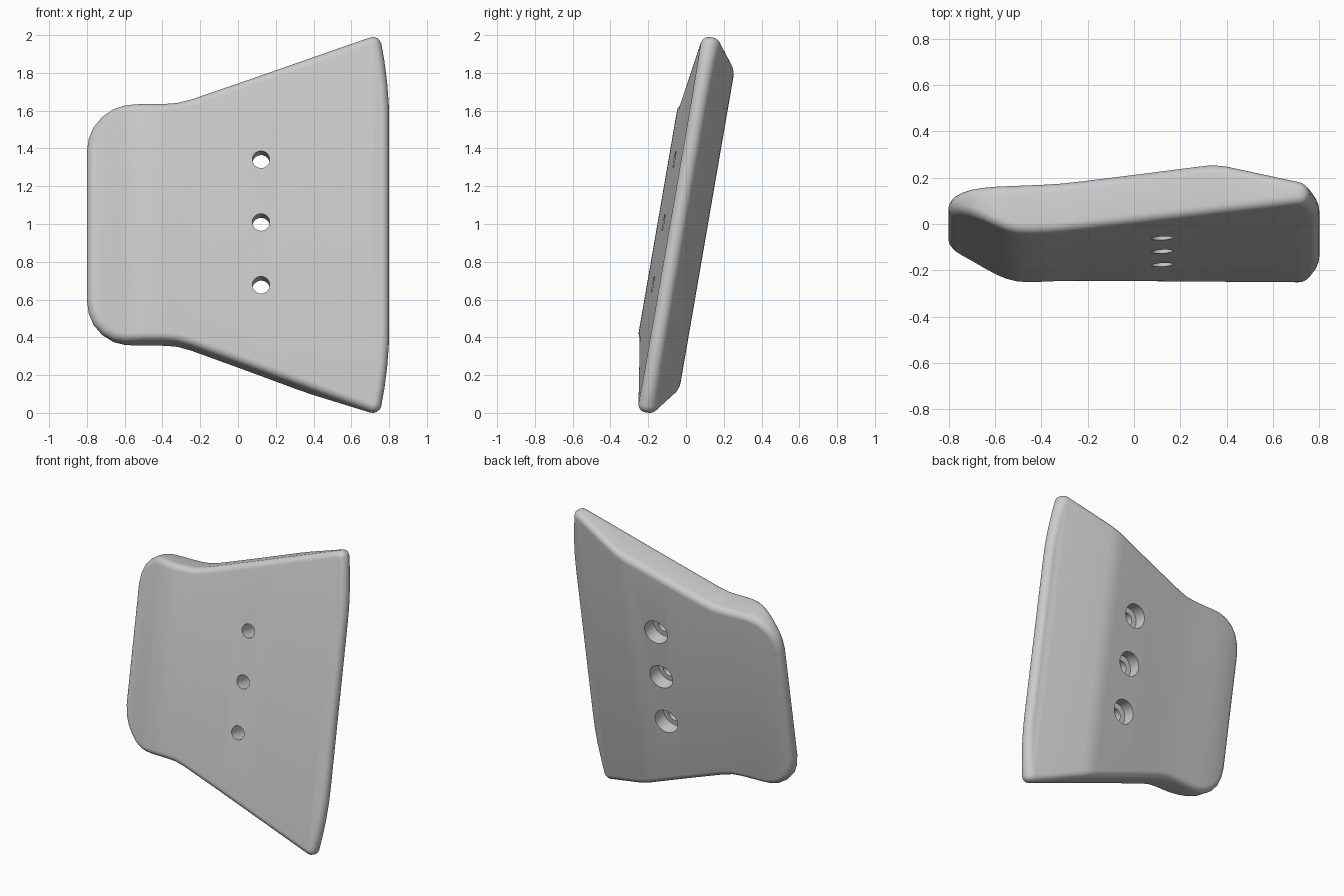
import bpy, bmesh, math
from mathutils import Matrix, Vector

if "Cube" in bpy.data.objects:
    bpy.data.objects.remove(bpy.data.objects["Cube"], do_unlink=True)

TILT = math.radians(9.8)

# Material
grey = bpy.data.materials.new("plain grey")
grey.use_nodes = True
colour = (0.6, 0.6, 0.6, 1)
grey.diffuse_color = colour
grey.node_tree.nodes["Principled BSDF"].inputs["Base Color"].default_value = colour

# Upper half of the plate outline (x, height), left to right
outline = [(-.8, .4), (-.79, .47), (-.765, .53), (-.72, .582), (-.66, .62), (-.6, .635),
           (-.55, .637), (-.5, .637), (-.44, .637), (-.38, .638), (-.32, .643), (-.25, .662),
           (0, .751), (.27, .849), (.31, .864), (.35, .878), (.39, .893)]
outline += [(.715 + .045 * math.cos(math.radians(a)), .963 + .045 * math.sin(math.radians(a)))
            for a in (110, 85, 60, 38, 15)]
outline += [(.775, .88), (.79, .76), (.798, .65), (.8, .55)]

# Depth of the front and back faces along x
front = [(-.8, -.04), (-.75, -.048), (-.7, -.066), (-.64, -.095), (-.57, -.13), (-.52, -.147),
         (-.47, -.152), (-.4, -.15), (-.3, -.144), (.8, -.083)]
back = [(-.8, .042), (-.7, .055), (-.6, .06), (-.35, .07), (.25, .108), (.3, .113),
        (.34, .113), (.39, .106), (.75, .005), (.8, -.002)]


def depth(profile, x):
    for (x0, y0), (x1, y1) in zip(profile, profile[1:]):
        if x <= x1:
            return y0 + (y1 - y0) * (max(x, x0) - x0) / (x1 - x0)
    return profile[-1][1]


# Closed outline with inward normals
loop = outline + [(x, -z) for x, z in reversed(outline)]
n = len(loop)
half = len(outline)
inward = []
for i in range(n):
    p, a, b = (Vector(loop[j % n]) for j in (i, i - 1, i + 1))
    t = (p - a).normalized() + (b - p).normalized()
    inward.append(Vector((t.y, -t.x)).normalized())

# Plate: rings round the rounded rim, then strips across both faces
bm = bmesh.new()
STEPS = 6


def ring(profile, side, angle):
    verts = []
    for p, d in zip(loop, inward):
        r = min(.042, (depth(back, p[0]) - depth(front, p[0])) * .49)
        q = Vector(p) + d * r * (1 - math.sin(angle))
        y = depth(profile, q.x) + side * r * (1 - math.cos(angle))
        verts.append(bm.verts.new((q.x, y, q.y)))
    return verts


angles = [math.pi / 2 * k / STEPS for k in range(STEPS + 1)]
rings = [ring(front, 1, a) for a in angles] + [ring(back, -1, a) for a in reversed(angles)]
for lower, upper in zip(rings, rings[1:]):
    for i in range(n):
        j = (i + 1) % n
        bm.faces.new((lower[i], lower[j], upper[j], upper[i]))
for cap in (rings[0], rings[-1]):
    for i in range(half - 1):
        bm.faces.new((cap[i], cap[i + 1], cap[n - 2 - i], cap[n - 1 - i]))
bmesh.ops.recalc_face_normals(bm, faces=bm.faces)
mesh = bpy.data.meshes.new("plate")
bm.to_mesh(mesh)
bm.free()
plate = bpy.data.objects.new("plate", mesh)
bpy.context.collection.objects.link(plate)
bpy.context.view_layer.objects.active = plate
plate.select_set(True)
mesh.materials.append(grey)


# Three bolt holes, each counterbored from the back
def drill(z, radius, y0, y1):
    cutter_mesh = bpy.data.meshes.new("hole_cutter")
    cb = bmesh.new()
    bmesh.ops.create_cone(cb, cap_ends=True, segments=40, radius1=radius, radius2=radius,
                          depth=y1 - y0,
                          matrix=Matrix.Translation((.122, (y0 + y1) / 2, z))
                          @ Matrix.Rotation(math.pi / 2, 4, "X"))
    cb.to_mesh(cutter_mesh)
    cb.free()
    cutter_mesh.materials.append(grey)
    cutter = bpy.data.objects.new("hole_cutter", cutter_mesh)
    cutter.hide_render = True
    bpy.context.collection.objects.link(cutter)
    mod = plate.modifiers.new("hole", "BOOLEAN")
    mod.operation = "DIFFERENCE"
    mod.solver = "EXACT"
    mod.object = cutter
    bpy.ops.object.modifier_apply(modifier=mod.name)
    bpy.data.objects.remove(cutter, do_unlink=True)


for z in (-.337, 0, .337):
    drill(z, .046, -.3, .3)
    drill(z, .083, .01, .3)

# Lean the plate back and stand it on the ground
plate.data.transform(Matrix.Rotation(-TILT, 4, "X"))
lowest = min(v.co.z for v in plate.data.vertices)
plate.data.transform(Matrix.Translation((0, 0, -lowest)))
bpy.ops.object.shade_smooth_by_angle(angle=math.radians(35))
